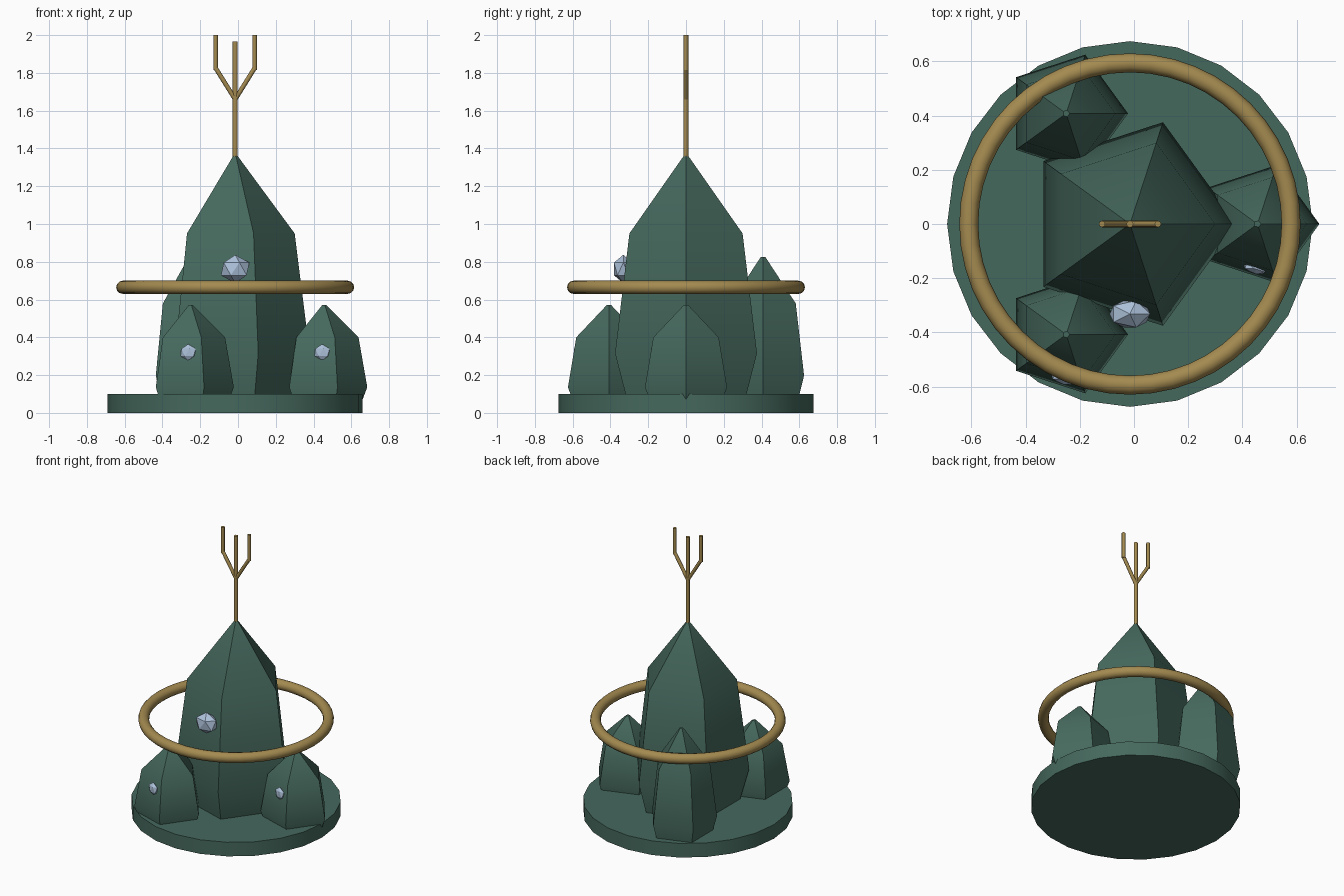
import bpy, bmesh, math
from mathutils import Vector

if "Cube" in bpy.data.objects:
    bpy.data.objects.remove(bpy.data.objects["Cube"], do_unlink=True)

CX = -0.015  # centre of the disc and main spire


def material(name, colour):
    m = bpy.data.materials.new(name)
    m.use_nodes = True
    m.diffuse_color = colour
    m.node_tree.nodes["Principled BSDF"].inputs["Base Color"].default_value = colour
    return m


GREEN = material("dark green stone", (0.06, 0.14, 0.11, 1))
GOLD = material("aged gold", (0.37, 0.255, 0.08, 1))
BLUE = material("pale blue crystal", (0.42, 0.54, 0.71, 1))


def finish(obj, name, mat, angle=None):
    obj.name = name
    obj.data.materials.append(mat)
    if angle:
        bpy.ops.object.select_all(action='DESELECT')
        obj.select_set(True)
        bpy.context.view_layer.objects.active = obj
        bpy.ops.object.shade_smooth_by_angle(angle=math.radians(angle))
    return obj


def crystal(name, x, y, apex, width, height):
    """Five-sided spire lofted from stacked rings: foot, bulge, shoulder, tip."""
    bm = bmesh.new()
    profile = [(1.3, 0.326), (1.045, 0.395), (0.41, 0.315), (0, 0.013 / width)]
    rings = []
    for drop, r in profile:
        rings.append([bm.verts.new((x + width * r * math.cos(a), y + width * r * math.sin(a),
                                    apex - height * drop))
                      for a in (math.tau * i / 5 for i in range(5))])
    for low, high in zip(rings, rings[1:]):
        for i in range(5):
            j = (i + 1) % 5
            bm.faces.new((low[i], low[j], high[j], high[i]))
    bm.faces.new(rings[0][::-1])
    bm.faces.new(rings[-1])
    mesh = bpy.data.meshes.new(name)
    bm.to_mesh(mesh)
    bm.free()
    obj = bpy.data.objects.new(name, mesh)
    bpy.context.collection.objects.link(obj)
    return finish(obj, name, GREEN, 35)


def rod(name, start, end, radius=0.013):
    a, b = Vector(start), Vector(end)
    bpy.ops.mesh.primitive_cylinder_add(vertices=8, radius=radius, depth=(b - a).length,
                                        location=(a + b) / 2)
    obj = bpy.context.object
    obj.rotation_euler = (b - a).to_track_quat('Z', 'Y').to_euler()
    return finish(obj, name, GOLD, 50)


def gem(name, location, scale, turn=0):
    bpy.ops.mesh.primitive_ico_sphere_add(subdivisions=1, radius=1, location=location,
                                          rotation=(0, 0, math.radians(turn)))
    bpy.context.object.scale = scale
    return finish(bpy.context.object, name, BLUE)


# Base disc
bpy.ops.mesh.primitive_cylinder_add(vertices=24, radius=0.675, depth=0.1, location=(CX, 0, 0.05))
finish(bpy.context.object, "base_disc", GREEN, 30)

# Main spire and three smaller ones spaced evenly around it
crystal("main_spire", CX, 0, 1.36, 1, 1)
for name, angle, apex, height in (("left_spire", 0, 0.57, 0.415),
                                  ("back_right_spire", 120, 0.825, 0.6),
                                  ("front_right_spire", 240, 0.57, 0.415)):
    a = math.radians(angle)
    crystal(name, CX + 0.471 * math.cos(a), 0.471 * math.sin(a), apex, 0.578, height)

# Floating ring
bpy.ops.mesh.primitive_torus_add(major_segments=48, minor_segments=12, major_radius=0.595,
                                 minor_radius=0.035, location=(CX, 0, 0.665))
finish(bpy.context.object, "halo_ring", GOLD, 40)

# Three-pronged finial
rod("finial_stem", (CX, 0, 1.34), (CX, 0, 1.965))
for side, label in ((-1, "right"), (1, "left")):
    x = CX + side * 0.103
    rod(label + "_prong_branch", (CX, 0, 1.66), (x, 0, 1.825), 0.012)
    rod(label + "_prong_tip", (x, 0, 1.815), (x, 0, 2.0), 0.012)

# Gems set into the front faces
gem("main_gem", (CX, -0.332, 0.762), (0.084, 0.058, 0.075))
gem("left_gem", (0.445, -0.165, 0.32), (0.047, 0.02, 0.044), -18)
gem("front_right_gem", (-0.264, -0.573, 0.32), (0.047, 0.02, 0.044), -18)
